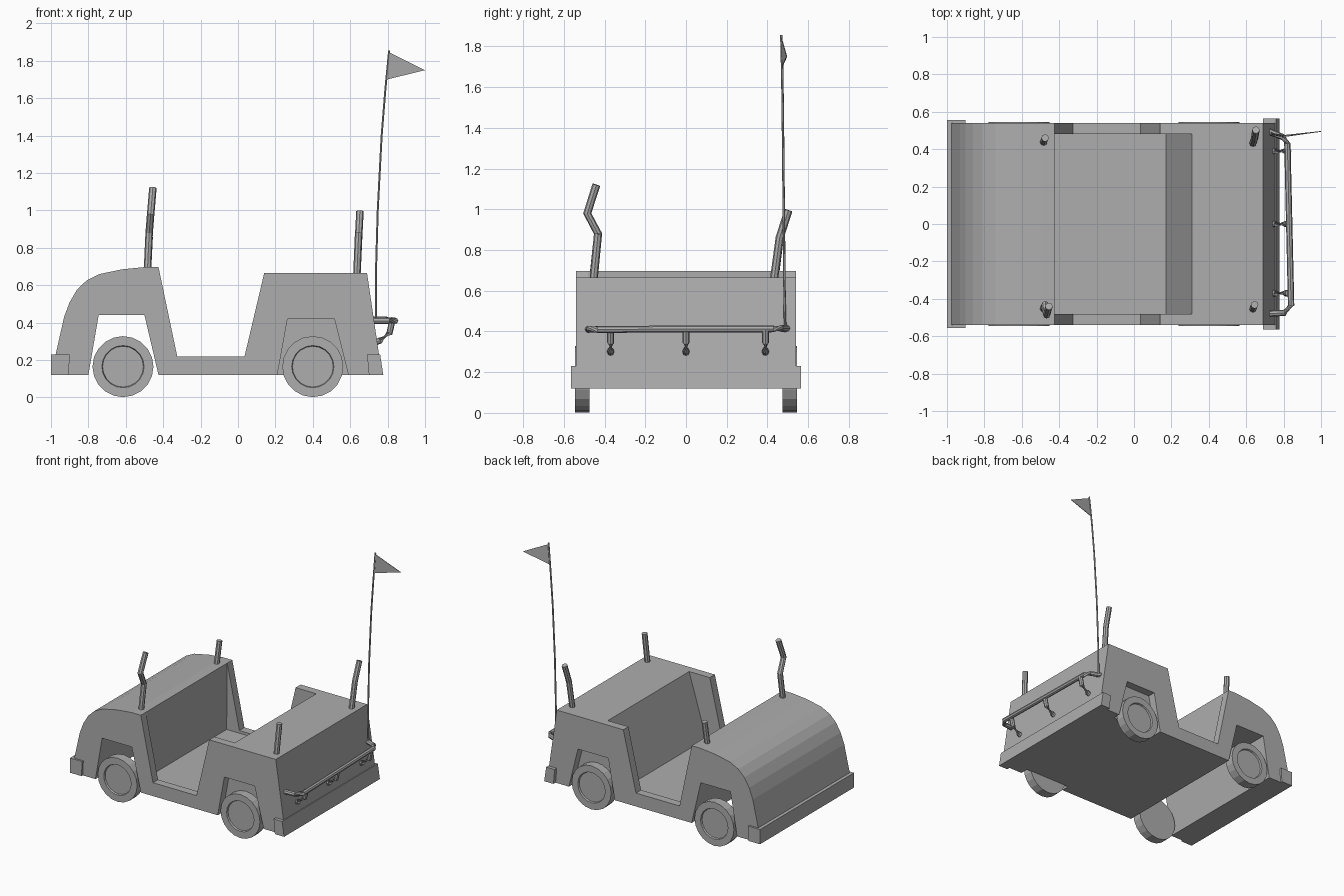
import bpy, bmesh, math
from mathutils import Vector

cube = bpy.data.objects.get("Cube")
if cube:
    bpy.data.objects.remove(cube)

grey = bpy.data.materials.new("plain_grey")
grey.use_nodes = True
COLOUR = (0.42, 0.42, 0.42, 1)
grey.diffuse_color = COLOUR
grey.node_tree.nodes["Principled BSDF"].inputs["Base Color"].default_value = COLOUR


def finish(name, bm):
    bmesh.ops.recalc_face_normals(bm, faces=bm.faces)
    mesh = bpy.data.meshes.new(name)
    bm.to_mesh(mesh)
    bm.free()
    mesh.materials.append(grey)
    obj = bpy.data.objects.new(name, mesh)
    bpy.context.collection.objects.link(obj)
    return obj


def extrude_profile(name, points, y0, y1):
    """Side outline in x and z, given thickness along y."""
    bm = bmesh.new()
    face = bm.faces.new([bm.verts.new((x, y0, z)) for x, z in points])
    new = bmesh.ops.extrude_face_region(bm, geom=[face])["geom"]
    bmesh.ops.translate(bm, vec=(0, y1 - y0, 0),
                        verts=[v for v in new if isinstance(v, bmesh.types.BMVert)])
    return finish(name, bm)


def tube(name, points, radius, sides=8):
    """Bent tube swept along a path with capped ends."""
    pts = [Vector(p) for p in points]
    bm = bmesh.new()
    rings = []
    for i, p in enumerate(pts):
        along = (pts[min(i + 1, len(pts) - 1)] - pts[max(i - 1, 0)]).normalized()
        ref = Vector((1, 0, 0)) if abs(along.x) < 0.75 else Vector((0, 0, 1))
        u = along.cross(ref).normalized()
        w = along.cross(u)
        ring = []
        for k in range(sides):
            a = math.tau * k / sides
            ring.append(bm.verts.new(p + radius * (math.cos(a) * u + math.sin(a) * w)))
        rings.append(ring)
    for a, b in zip(rings, rings[1:]):
        for k in range(sides):
            n = (k + 1) % sides
            bm.faces.new((a[k], a[n], b[n], b[k]))
    bm.faces.new(rings[0])
    bm.faces.new(rings[-1])
    return finish(name, bm)


# Body outlines
hood = [(-0.98, 0.12), (-0.975, 0.23), (-0.93, 0.43), (-0.9, 0.51), (-0.86, 0.577),
        (-0.81, 0.625), (-0.74, 0.66), (-0.62, 0.685), (-0.5, 0.697), (-0.425, 0.697)]
tail = [(0.69, 0.665), (0.77, 0.12)]
front_arch = [(-0.425, 0.12), (-0.5, 0.44), (-0.745, 0.44), (-0.8, 0.12)]
rear_arch = [(0.59, 0.12), (0.515, 0.42), (0.265, 0.42), (0.21, 0.12)]

# Central body with footwell, sloped seat back and open front wheel bay
cabin = [(-0.43, 0.2), (0.17, 0.2), (0.31, 0.665)]
extrude_profile("body_core", hood + cabin + tail + front_arch, -0.48, 0.48)

# Side panels with door openings and wheel arches
door = [(-0.325, 0.22), (0.035, 0.22), (0.14, 0.665)]
for side, s in (("left", 1), ("right", -1)):
    extrude_profile(side + "_side_panel", hood + door + tail + rear_arch + front_arch,
                    s * 0.48, s * 0.54)

# Bumpers
extrude_profile("front_bumper", [(-1, 0.12), (-1, 0.23), (-0.9, 0.23), (-0.905, 0.12)],
                -0.555, 0.555)
extrude_profile("rear_bumper", [(0.7, 0.12), (0.69, 0.23), (0.76, 0.23), (0.777, 0.12)],
                -0.565, 0.565)

# Wheels with recessed hub discs
for side, s in (("left", 1), ("right", -1)):
    for end, x in (("front", -0.615), ("rear", 0.4)):
        rim = [(x + 0.163 * math.cos(math.tau * k / 20), 0.165 + 0.163 * math.sin(math.tau * k / 20))
               for k in range(20)]
        wheel = extrude_profile(end + "_" + side + "_wheel", rim, s * 0.475, s * 0.545)
        bm = bmesh.new()
        bm.from_mesh(wheel.data)
        bm.faces.ensure_lookup_table()
        hub = max(bm.faces, key=lambda f: s * f.calc_center_median().y)
        bmesh.ops.inset_region(bm, faces=[hub], thickness=0.05)
        bmesh.ops.inset_region(bm, faces=[hub], thickness=0.004, depth=-0.012)
        bm.to_mesh(wheel.data)
        bm.free()

# Corner posts
tube("front_right_post", [(-0.485, -0.455, 0.66), (-0.475, -0.432, 0.88),
                          (-0.467, -0.485, 0.98), (-0.455, -0.44, 1.12)], 0.02)
tube("front_left_post", [(-0.485, 0.435, 0.66), (-0.475, 0.46, 0.86)], 0.02)
tube("rear_left_post", [(0.635, 0.43, 0.64), (0.645, 0.46, 0.86), (0.652, 0.503, 0.995)], 0.02)
tube("rear_right_post", [(0.635, -0.455, 0.64), (0.645, -0.432, 0.88)], 0.02)

# Rear rail and its brackets
tube("rear_rail", [(0.71, -0.48, 0.41), (0.805, -0.475, 0.41), (0.84, -0.435, 0.41),
                   (0.82, 0.43, 0.413), (0.795, 0.465, 0.415), (0.72, 0.495, 0.415)], 0.017)
for i, y in enumerate((-0.37, 0, 0.39)):
    tube("rail_bracket_%d" % (i + 1), [(0.725, y, 0.29), (0.76, y, 0.305), (0.81, y, 0.345),
                                       (0.825, y, 0.41)], 0.017)

# Whip pole and pennant
tube("flag_pole", [(0.737, 0.487, 0.4), (0.737, 0.483, 0.65), (0.747, 0.48, 1.0),
                   (0.768, 0.476, 1.4), (0.788, 0.473, 1.65), (0.808, 0.468, 1.855)], 0.006, 6)
bm = bmesh.new()
bm.faces.new([bm.verts.new(p) for p in
              ((0.808, 0.468, 1.845), (0.795, 0.473, 1.7), (1.0, 0.495, 1.75))])
pennant = finish("pennant", bm)
thick = pennant.modifiers.new("thickness", "SOLIDIFY")
thick.thickness = 0.004
thick.offset = 0
